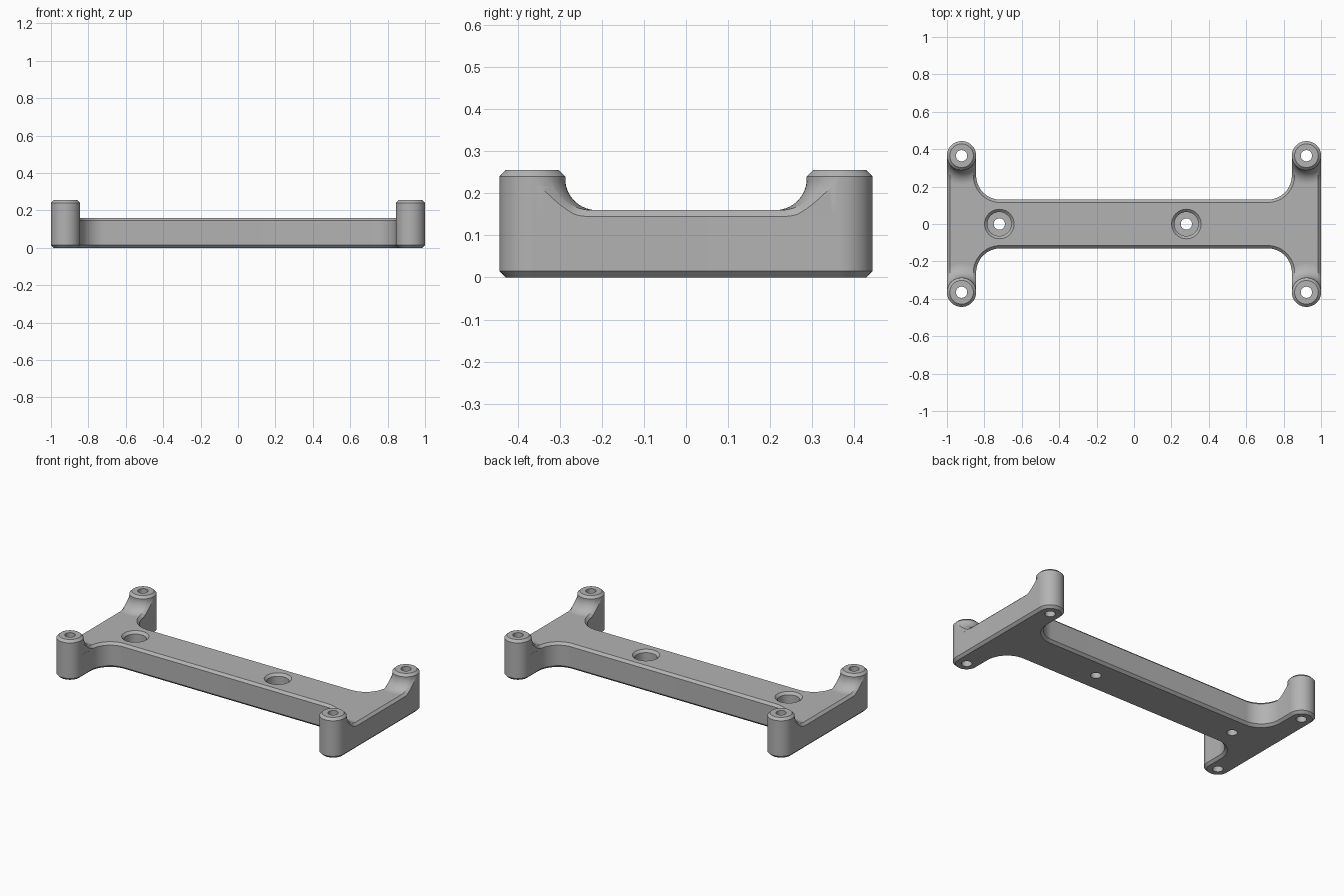
import bpy, bmesh, math
from mathutils import Vector

if "Cube" in bpy.data.objects:
    bpy.data.objects.remove(bpy.data.objects["Cube"], do_unlink=True)

CH = 0.015                      # chamfer on every outer edge
PX, PY, PR = 0.922, 0.365, 0.078  # post centre and radius
BAR, DECK, TOP = 0.13, 0.16, 0.255
CORNER, BLEND = 0.13, 0.075     # plan fillet and post-foot fillet radii
HOLE, BORE = 0.03, 0.064

grey = bpy.data.materials.new("matte_grey")
grey.use_nodes = True
colour = (0.45, 0.45, 0.45, 1)
grey.diffuse_color = colour
grey.node_tree.nodes["Principled BSDF"].inputs["Base Color"].default_value = colour


def make_object(name, bm):
    bmesh.ops.recalc_face_normals(bm, faces=bm.faces)
    mesh = bpy.data.meshes.new(name)
    bm.to_mesh(mesh)
    bm.free()
    mesh.materials.append(grey)
    obj = bpy.data.objects.new(name, mesh)
    bpy.context.collection.objects.link(obj)
    return obj


def loft(bm, rings):
    """Skin closed rings of points and cap both ends."""
    rows = [[bm.verts.new(p) for p in ring] for ring in rings]
    n = len(rows[0])
    for a, b in zip(rows, rows[1:]):
        for i in range(n):
            j = (i + 1) % n
            bm.faces.new((a[i], a[j], b[j], b[i]))
    bm.faces.new(rows[0])
    bm.faces.new(rows[-1])


def lathe(bm, cx, cy, profile, n=64):
    angles = [2 * math.pi * i / n for i in range(n)]
    loft(bm, [[(cx + r * math.cos(a), cy + r * math.sin(a), z) for a in angles]
              for r, z in profile])


def inset(points, d):
    """Move a counter-clockwise outline inward by d with mitred corners."""
    result = []
    for i, p in enumerate(points):
        e1 = (p - points[i - 1]).normalized()
        e2 = (points[(i + 1) % len(points)] - p).normalized()
        n1, n2 = Vector((-e1.y, e1.x)), Vector((-e2.y, e2.x))
        result.append(p + (n1 + n2) * d / (1 + n1.dot(n2)))
    return result


# H-shaped base: one quarter outline, mirrored round
quarter = []
for i in range(13):             # rounded end, hidden inside the post
    a = math.pi * i / 12
    quarter.append(Vector((PX + PR * math.cos(a), PY + 0.05 * math.sin(a))))
arc = Vector((PX - PR - CORNER, BAR + CORNER))
for i in range(21):             # concave corner between arm and bar
    a = -math.pi / 2 * i / 20
    quarter.append(arc + CORNER * Vector((math.cos(a), math.sin(a))))


def mirrored(sx, sy):
    pts = [Vector((p.x * sx, p.y * sy)) for p in quarter]
    return pts if sx * sy > 0 else pts[::-1]


outline = mirrored(1, 1) + mirrored(-1, 1) + mirrored(-1, -1) + mirrored(1, -1)
small = inset(outline, CH)
bm = bmesh.new()
loft(bm, [[(p.x, p.y, z) for p in pts] for pts, z in
          ((small, 0), (outline, CH), (outline, DECK - CH), (small, DECK))])
bracket = make_object("bracket_frame", bm)

# Four chamfered posts
corners = [(sx, sy) for sx in (-1, 1) for sy in (-1, 1)]
bm = bmesh.new()
R = PR + 0.0002
for sx, sy in corners:
    lathe(bm, sx * PX, sy * PY, ((R - CH, 0), (R, CH), (R, TOP - CH), (R - CH, TOP)))
posts = make_object("posts", bm)

# Curved feet sweeping from the posts down onto the arms
half = PR - 0.0001
columns = [(PR - CH) * math.sin(math.pi / 2 * i / 8) for i in range(-8, 9)]
columns = [-half] + columns + [half]
bm = bmesh.new()
for sx, sy in corners:
    def point(dx, dy, z):
        return bm.verts.new((sx * PX + dx, sy * (PY - dy), z))
    grid = [[point(dx, 0, DECK + BLEND) for dx in columns]]
    for k in range(15):
        a = math.pi / 2 * k / 14 * 0.98
        r = PR + BLEND * (1 - math.cos(a))
        z = DECK + BLEND * (1 - math.sin(a))
        row = []
        for dx in columns:
            drop = CH * min(1, (r - PR) / 0.05) if abs(dx) == half else 0
            row.append(point(dx, math.sqrt(r * r - dx * dx), z - drop))
        grid.append(row)
    faces = []
    for a, b in zip(grid, grid[1:]):
        for i in range(len(columns) - 1):
            faces.append(bm.faces.new((a[i], a[i + 1], b[i + 1], b[i])))
    # Close the patch down to a flat base buried in the arm
    floor = [[bm.verts.new((v.co.x, v.co.y, 0.1)) for v in row] for row in grid]
    for a, b in zip(floor, floor[1:]):
        for i in range(len(columns) - 1):
            bm.faces.new((a[i], b[i], b[i + 1], a[i + 1]))
    for top, low in ((grid[0], floor[0]), (grid[-1], floor[-1]),
                     ([g[0] for g in grid], [f[0] for f in floor]),
                     ([g[-1] for g in grid], [f[-1] for f in floor])):
        for i in range(len(top) - 1):
            bm.faces.new((top[i], low[i], low[i + 1], top[i + 1]))
feet = make_object("post_feet", bm)

# Through holes in the posts, counterbored holes in the bar
bm = bmesh.new()
for sx, sy in corners:
    lathe(bm, sx * PX, sy * PY, ((HOLE, -0.1), (HOLE, 0.4)), 32)
for x in (-0.72, 0.28):
    lathe(bm, x, 0, ((HOLE, -0.1), (HOLE, 0.06), (BORE, 0.06), (BORE, DECK - CH),
                     (BORE + CH, DECK), (BORE + CH, 0.3)), 48)
holes = make_object("hole_cutters", bm)

# Fuse everything into one solid
bpy.context.view_layer.objects.active = bracket
for tool, operation in ((posts, "UNION"), (feet, "UNION"), (holes, "DIFFERENCE")):
    tool.hide_render = True
    mod = bracket.modifiers.new(tool.name, "BOOLEAN")
    mod.operation = operation
    mod.solver = "EXACT"
    mod.object = tool
    bpy.ops.object.modifier_apply(modifier=mod.name)
    bpy.data.objects.remove(tool, do_unlink=True)

bpy.ops.object.select_all(action="DESELECT")
bracket.select_set(True)
bpy.ops.object.shade_smooth_by_angle(angle=math.radians(30))
